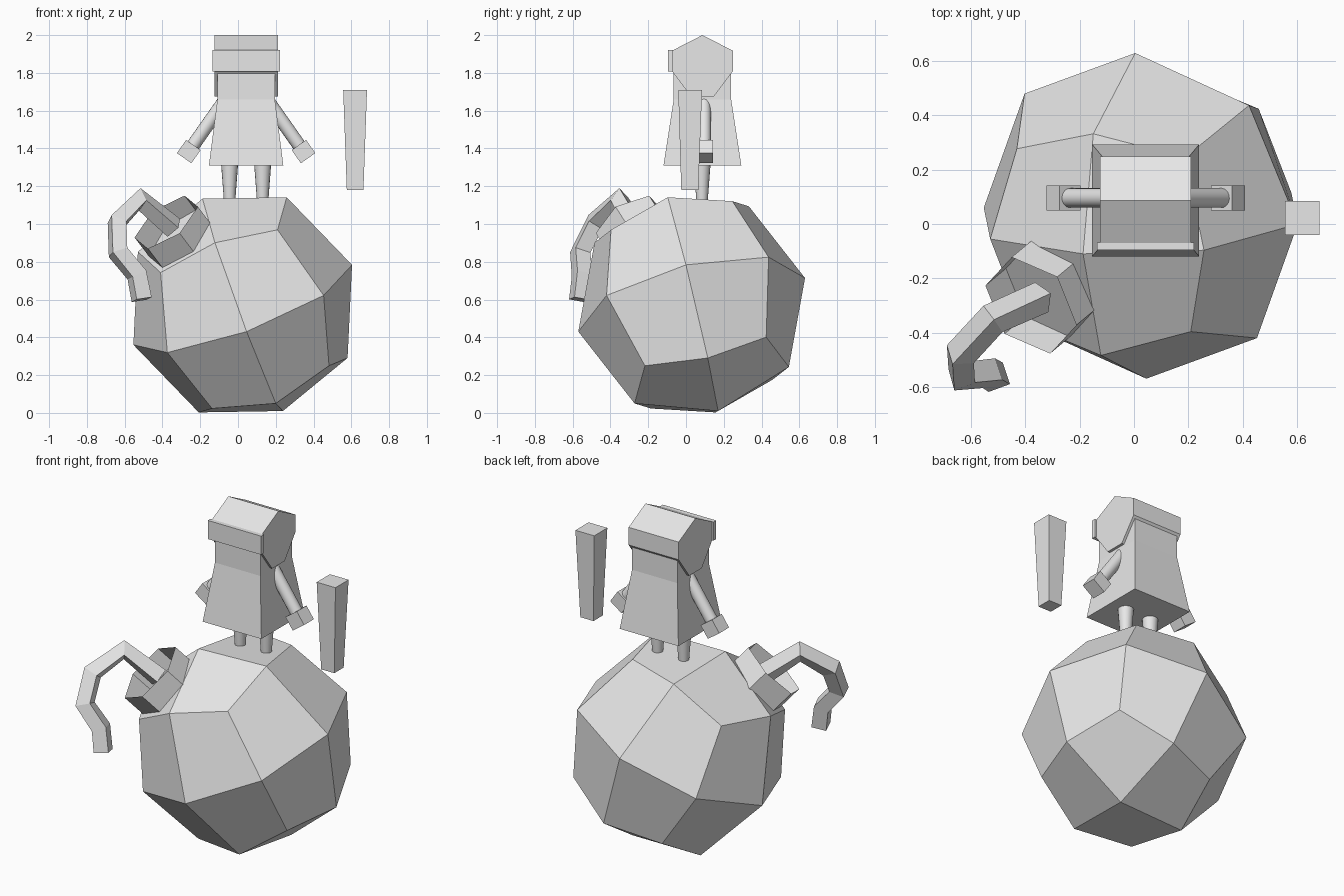
import bpy, bmesh, math
from mathutils import Vector, Matrix

if "Cube" in bpy.data.objects:
    bpy.data.objects.remove(bpy.data.objects["Cube"])

grey = bpy.data.materials.new("plain_grey")
grey.diffuse_color = (0.8, 0.8, 0.8, 1)
grey.use_nodes = True
grey.node_tree.nodes["Principled BSDF"].inputs["Base Color"].default_value = grey.diffuse_color


def add(name, bm, smooth=False):
    bmesh.ops.recalc_face_normals(bm, faces=bm.faces)
    me = bpy.data.meshes.new(name)
    bm.to_mesh(me)
    bm.free()
    me.materials.append(grey)
    for p in me.polygons:
        p.use_smooth = smooth and len(p.vertices) == 4
    ob = bpy.data.objects.new(name, me)
    bpy.context.collection.objects.link(ob)
    return ob


def loft(name, rings):
    """Skin a stack of square rings given as (cx, cy, z, half_x, half_y)."""
    bm = bmesh.new()
    loops = [[bm.verts.new((cx + sx * hx, cy + sy * hy, z))
              for sx, sy in ((-1, -1), (1, -1), (1, 1), (-1, 1))]
             for cx, cy, z, hx, hy in rings]
    for a, b in zip(loops, loops[1:]):
        for i in range(4):
            j = (i + 1) % 4
            bm.faces.new((a[i], a[j], b[j], b[i]))
    bm.faces.new(loops[0][::-1])
    bm.faces.new(loops[-1])
    return add(name, bm)


def tube(name, p, q, r1, r2, segments=16, caps=True, side=None):
    """Tapered tube from p to q, with an optional direction for its first corner."""
    p, q = Vector(p), Vector(q)
    w = (q - p).normalized()
    u = Vector(side) if side else w.orthogonal()
    u = (u - w * u.dot(w)).normalized()
    v = w.cross(u)
    m = Matrix((u, v, w)).transposed().to_4x4()
    m.translation = (p + q) / 2
    bm = bmesh.new()
    bmesh.ops.create_cone(bm, cap_ends=caps, segments=segments, radius1=r1,
                          radius2=r2, depth=(q - p).length, matrix=m)
    return add(name, bm, smooth=segments > 6)


# Round bomb: a cube cut once per edge, rounded and tilted
bm = bmesh.new()
bmesh.ops.create_cube(bm, size=2)
bmesh.ops.subdivide_edges(bm, edges=bm.edges[:], cuts=1, use_grid_fill=True)
ex = Vector((0.938, -0.049, 0.343)).normalized()
ey = Vector((-0.04, 0.972, 0.227))
ey = (ey - ex * ey.dot(ex)).normalized()
ez = ex.cross(ey)
centre = Vector((0.025, 0.03, 0.572))
for vert in bm.verts:
    g = [round(c) for c in vert.co]
    n = sum(abs(c) for c in g)
    if n == 1:
        flat, tall = 0.617, 0.617
    elif n == 2:
        flat, tall = (0.42, 0.467) if g[2] else (0.441, 0)
    else:
        flat, tall = 0.33, 0.395
    vert.co = centre + ex * g[0] * flat + ey * g[1] * flat + ez * g[2] * tall
add("bomb_body", bm)

# Open six-sided neck
axis = Vector((-0.54, -0.45, 0.71)).normalized()
rim = Vector((-0.38, -0.30, 1.01))
tube("fuse_neck", rim - axis * 0.15, rim, 0.2, 0.2, 6, False, (0.136, -0.143, 0.013))

# Bent square fuse
cu = bpy.data.curves.new("fuse", 'CURVE')
cu.dimensions = '3D'
cu.bevel_depth = 0.06
cu.bevel_resolution = 0
cu.use_fill_caps = True
path = [(-0.34, -0.27, 0.98), (-0.52, -0.35, 1.13), (-0.64, -0.48, 1.01),
        (-0.635, -0.56, 0.85), (-0.535, -0.55, 0.73), (-0.51, -0.565, 0.60)]
sp = cu.splines.new('POLY')
sp.points.add(len(path) - 1)
for pt, co in zip(sp.points, path):
    pt.co = (*co, 1)
sp.use_smooth = False
cu.materials.append(grey)
bpy.context.collection.objects.link(bpy.data.objects.new("fuse", cu))

# Flared robe
MX, MY = 0.043, 0.087
loft("robe", [(MX, MY, 1.31, 0.197, 0.206), (MX, MY, 1.66, 0.152, 0.152),
              (MX, MY, 1.82, 0.152, 0.152)])

# Hooded head: profile extruded sideways
profile = [(0, 2.0), (0.162, 1.917), (0.162, 1.81), (0.06, 1.674),
           (-0.06, 1.674), (-0.162, 1.81), (-0.162, 1.917)]
bm = bmesh.new()
face = bm.faces.new([bm.verts.new((MX - 0.168, MY + y, z)) for y, z in profile])
ext = bmesh.ops.extrude_face_region(bm, geom=[face])
bmesh.ops.translate(bm, vec=(0.336, 0, 0),
                    verts=[v for v in ext["geom"] if isinstance(v, bmesh.types.BMVert)])
if not face.is_valid or len(bm.faces) < 9:
    bm.faces.new([v for v in bm.verts if v.co.x < MX])
add("hood", bm)

# Visor band on the front of the hood
loft("visor", [(MX, -0.082, 1.807, 0.179, 0.013), (MX, -0.082, 1.92, 0.179, 0.013)])

# Mirrored limbs
for side, s in (("left", -1), ("right", 1)):
    tube(side + "_leg", (MX + s * 0.0875, 0.085, 1.122),
         (MX + s * 0.0875, 0.085, 1.33), 0.03, 0.046)
    shoulder = Vector((MX + s * 0.12, 0.096, 1.645))
    wrist = Vector((MX + s * 0.285, 0.096, 1.41))
    tube(side + "_arm", shoulder, wrist, 0.036, 0.036)
    d = (wrist - shoulder).normalized()
    tube(side + "_hand", wrist - d * 0.01, wrist + d * 0.075, 0.066, 0.066, 4, True,
         Vector((0, 1, 0)) + d.cross(Vector((0, 1, 0))))

# Floating tapered bar
loft("floating_bar", [(0.62, 0.02, 1.18, 0.044, 0.045), (0.62, 0.022, 1.71, 0.063, 0.063)])
